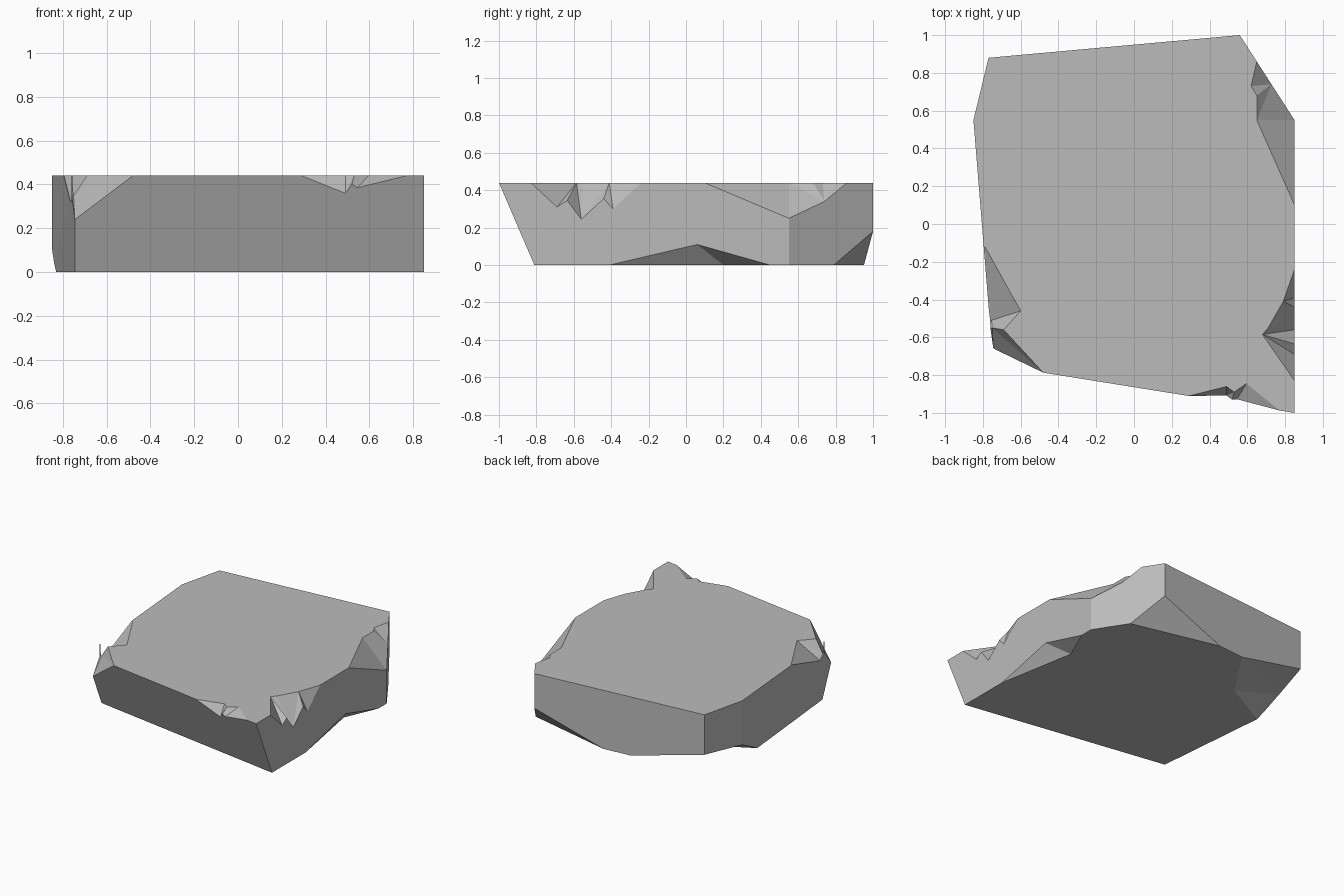
import bpy
import bmesh
from mathutils import Vector

if "Cube" in bpy.data.objects:
    bpy.data.objects.remove(bpy.data.objects["Cube"])

HEIGHT = 0.44
EDGE = 0.85

stone = bpy.data.materials.new("grey stone")
stone.use_nodes = True
stone.diffuse_color = (0.5, 0.5, 0.5, 1)
stone.node_tree.nodes["Principled BSDF"].inputs["Base Color"].default_value = stone.diffuse_color


# Points lying on each face of the slab
def top(x, y):
    return Vector((x, y, HEIGHT))


def base(x, y):
    return Vector((x, y, 0))


def left(y, z):
    return Vector((EDGE, y, z))


def right(y, z):
    return Vector((-0.8 - 0.09 * y, y, z))


def front(x, z):
    return Vector((x, -0.864 - 0.16 * x + 0.43 * (HEIGHT - z), z))


def bevel(y, z):
    return Vector((EDGE - 0.644 * (y - 0.55), y, z))


def hull_object(name, points):
    """Convex solid around the given points."""
    bm = bmesh.new()
    for point in points:
        bm.verts.new(point)
    bmesh.ops.remove_doubles(bm, verts=bm.verts[:], dist=0.0005)
    bmesh.ops.convex_hull(bm, input=bm.verts[:])
    inner = [v for v in bm.verts if not v.link_faces]
    bmesh.ops.delete(bm, geom=inner, context="VERTS")
    bmesh.ops.dissolve_limit(bm, angle_limit=0.002, verts=bm.verts[:], edges=bm.edges[:])
    bmesh.ops.recalc_face_normals(bm, faces=bm.faces[:])
    mesh = bpy.data.meshes.new(name)
    bm.to_mesh(mesh)
    bm.free()
    mesh.materials.append(stone)
    obj = bpy.data.objects.new(name, mesh)
    bpy.context.scene.collection.objects.link(obj)
    return obj


# Slab body: upright sides, with the front leaning out towards the top
outline = []
for level in (top, base):
    outline += [level(EDGE, 0.55), level(0.56, 1), level(-0.77, 0.88), level(-EDGE, 0.55)]
    z = outline[-1].z
    outline += [front(EDGE, z), front(-0.745, z)]
slab = hull_object("stone_slab", outline)


def chip(name, out, *rim, lift=HEIGHT):
    """Break off a piece: its inner rim is swept out of the slab and up or down."""
    sweeps = [Vector((*out, 0)) * a + Vector((0, 0, lift)) * b for a in (0, 1) for b in (0, 1)]
    cutter = hull_object(name, [point + sweep for point in rim for sweep in sweeps])
    cutter.hide_render = True
    mod = slab.modifiers.new(name, "BOOLEAN")
    mod.operation = "DIFFERENCE"
    mod.solver = "EXACT"
    mod.object = cutter


BACK, FRONT = Vector((0, 0.04)), Vector((0, -0.06))
LEFT, RIGHT = Vector((0.03, 0)), Vector((-0.03, 0))

# Top edge, back corner
low, ridge = bevel(0.74, 0.34), top(0.65, 0.68)
chip("back_corner_chip", LEFT + BACK / 2, left(0.1, HEIGHT), top(0.65, 0.55), left(0.55, 0.25), low, ridge)
chip("back_corner_nick", LEFT + BACK / 2, ridge, top(0.62, 0.73), bevel(0.86, HEIGHT), low)

# Top edge, row of splinters on the left, each sharing points with the next
inner = [left(-0.24, HEIGHT), top(0.79, -0.41), top(0.71, -0.55), top(0.68, -0.585), left(-0.83, HEIGHT)]
outer = [left(-0.39, 0.3), left(-0.44, 0.355), left(-0.56, 0.245), left(-0.635, 0.345), left(-0.69, 0.31)]
chip("side_splinter_a", LEFT, *inner[:2], *outer[:2])
chip("side_splinter_b", LEFT, *inner[1:3], *outer[1:3])
chip("side_splinter_c", LEFT, *inner[2:4], *outer[2:4])
chip("side_splinter_d", LEFT, *inner[3:], *outer[3:])

# Top edge, front
deep, notch, step = front(0.49, 0.36), top(0.53, -0.89), front(0.52, 0.4)
peak = top(0.49, -0.86)
chip("front_chip_a", FRONT, front(0.29, HEIGHT), top(0.41, -0.9), peak, deep, front(0.43, 0.405))
chip("front_chip_b", FRONT, peak, notch, deep, step)
chip("front_chip_c", FRONT, notch, top(0.595, -0.845), front(0.77, HEIGHT), front(0.545, 0.385), step)

# Top edge, front corner on the right
crest, dip = top(-0.69, -0.56), right(-0.55, 0.35)
chip("front_corner_chip", RIGHT, right(-0.12, HEIGHT), top(-0.6, -0.46), right(-0.51, 0.315), crest, dip)
chip("front_corner_break", RIGHT * 4 + FRONT * 2, crest, front(-0.48, HEIGHT), front(-0.745, 0.24), dip)

# Underside
hollow, corner = base(-0.455, 0.54), right(0.55, 0.11)
chip("under_side_chip", LEFT, left(-0.41, 0), base(0.74, 0.2), left(0.45, 0), left(0.06, 0.11), lift=-HEIGHT)
chip("under_back_chip", LEFT + BACK, bevel(0.79, 0), base(0.02, 0.951), bevel(1, 0.18), lift=-HEIGHT)
chip("under_corner_chip", RIGHT + BACK, base(-0.195, 0.932), Vector((-0.77, 0.88, 0.14)), hollow, corner,
     lift=-HEIGHT)
chip("under_corner_nick", RIGHT, corner, right(0.34, 0), hollow, lift=-HEIGHT)

# Apply the breaks, then drop the cutters
bpy.context.view_layer.update()
broken = bpy.data.meshes.new_from_object(slab.evaluated_get(bpy.context.evaluated_depsgraph_get()))
cutters = [mod.object for mod in slab.modifiers]
slab.modifiers.clear()
slab.data = broken
for cutter in cutters:
    bpy.data.objects.remove(cutter)
